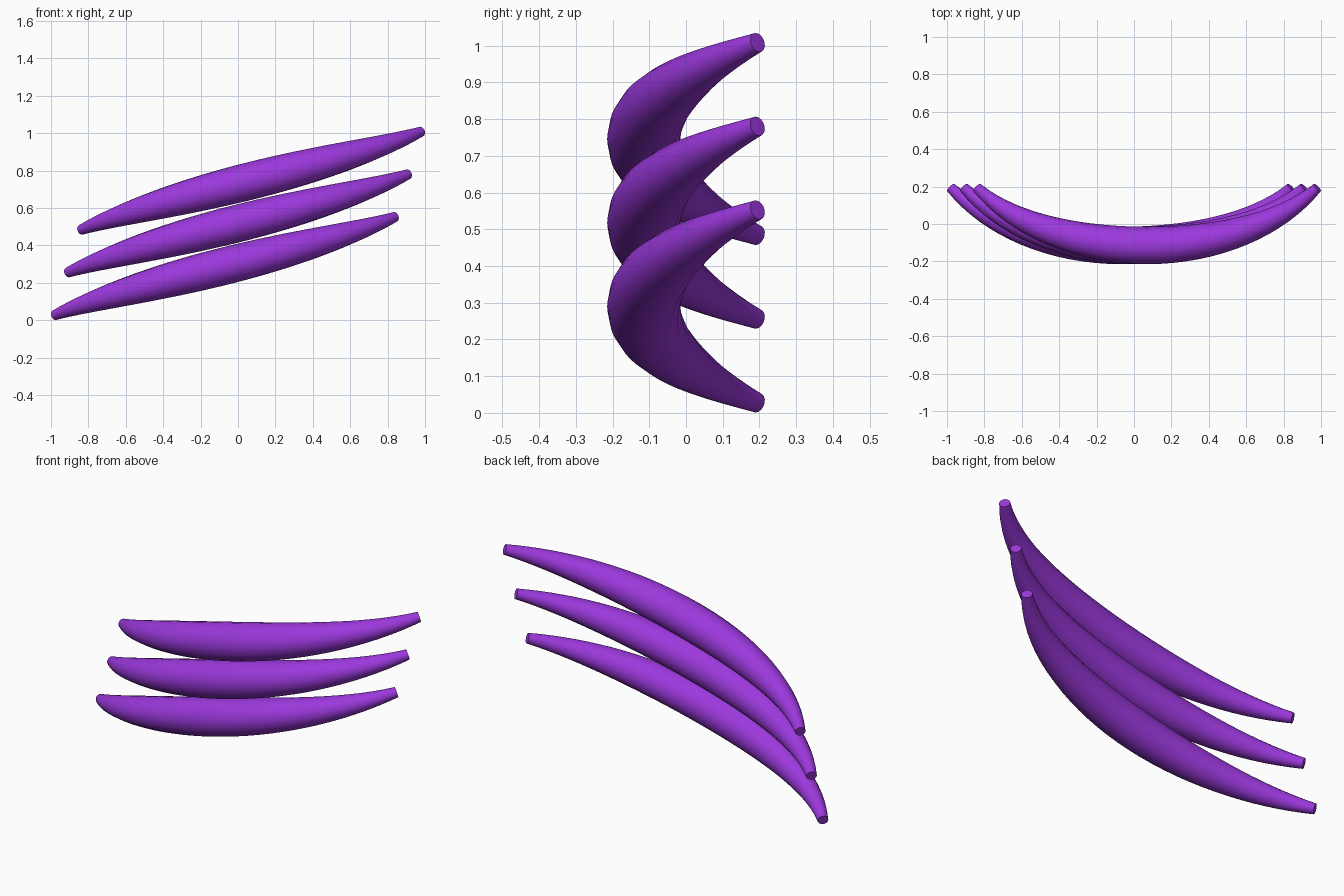
import bpy, bmesh, math
from mathutils import Vector

cube = bpy.data.objects.get("Cube")
if cube:
    bpy.data.objects.remove(cube, do_unlink=True)

# Material
purple = bpy.data.materials.new("purple")
purple.use_nodes = True
colour = (0.33, 0.04, 0.72, 1)
purple.diffuse_color = colour
purple.node_tree.nodes["Principled BSDF"].inputs["Base Color"].default_value = colour

SIDES, STEPS = 16, 32
TIP_RADIUS, MID_RADIUS = 0.027, 0.1

# Bowed centre line, from right tip to left tip
PATH = [Vector(p) for p in ((-0.91, 0.195, -0.263), (-0.5, -0.218, -0.09),
                            (0.5, -0.218, 0.09), (0.91, 0.195, 0.263))]


def bezier(t):
    s = 1 - t
    a, b, c, d = PATH
    point = a * s**3 + b * 3 * s * s * t + c * 3 * s * t * t + d * t**3
    tangent = (b - a) * s * s + (c - b) * 2 * s * t + (d - c) * t * t
    return point, tangent.normalized()


def claw_slash(name, x, z):
    """Round tube swept along the path, thick in the middle, with flat tips."""
    bm = bmesh.new()
    rings = []
    for i in range(STEPS + 1):
        point, tangent = bezier(i / STEPS)
        across = tangent.cross(Vector((0, 0, 1))).normalized()
        up = across.cross(tangent)
        bulge = 1 - abs(point.x / PATH[3].x) ** 2
        radius = TIP_RADIUS + (MID_RADIUS - TIP_RADIUS) * bulge
        ring = []
        for k in range(SIDES):
            a = 2 * math.pi * k / SIDES
            ring.append(bm.verts.new(point + radius * (across * math.cos(a) + up * math.sin(a))))
        rings.append(ring)
    for r0, r1 in zip(rings, rings[1:]):
        for k in range(SIDES):
            n = (k + 1) % SIDES
            bm.faces.new((r0[k], r0[n], r1[n], r1[k]))
    bm.faces.new(rings[0])
    bm.faces.new(rings[-1])
    bmesh.ops.recalc_face_normals(bm, faces=bm.faces)
    mesh = bpy.data.meshes.new(name)
    bm.to_mesh(mesh)
    bm.free()
    mesh.materials.append(purple)
    obj = bpy.data.objects.new(name, mesh)
    obj.location = (x, 0, z)
    bpy.context.collection.objects.link(obj)
    bpy.ops.object.select_all(action="DESELECT")
    obj.select_set(True)
    bpy.context.view_layer.objects.active = obj
    bpy.ops.object.shade_smooth_by_angle(angle=math.radians(40))


# Three stacked slashes, each stepped sideways
for i, name in enumerate(("lower_slash", "middle_slash", "upper_slash")):
    claw_slash(name, 0.07 * (i - 1), 0.29 + 0.228 * i)
